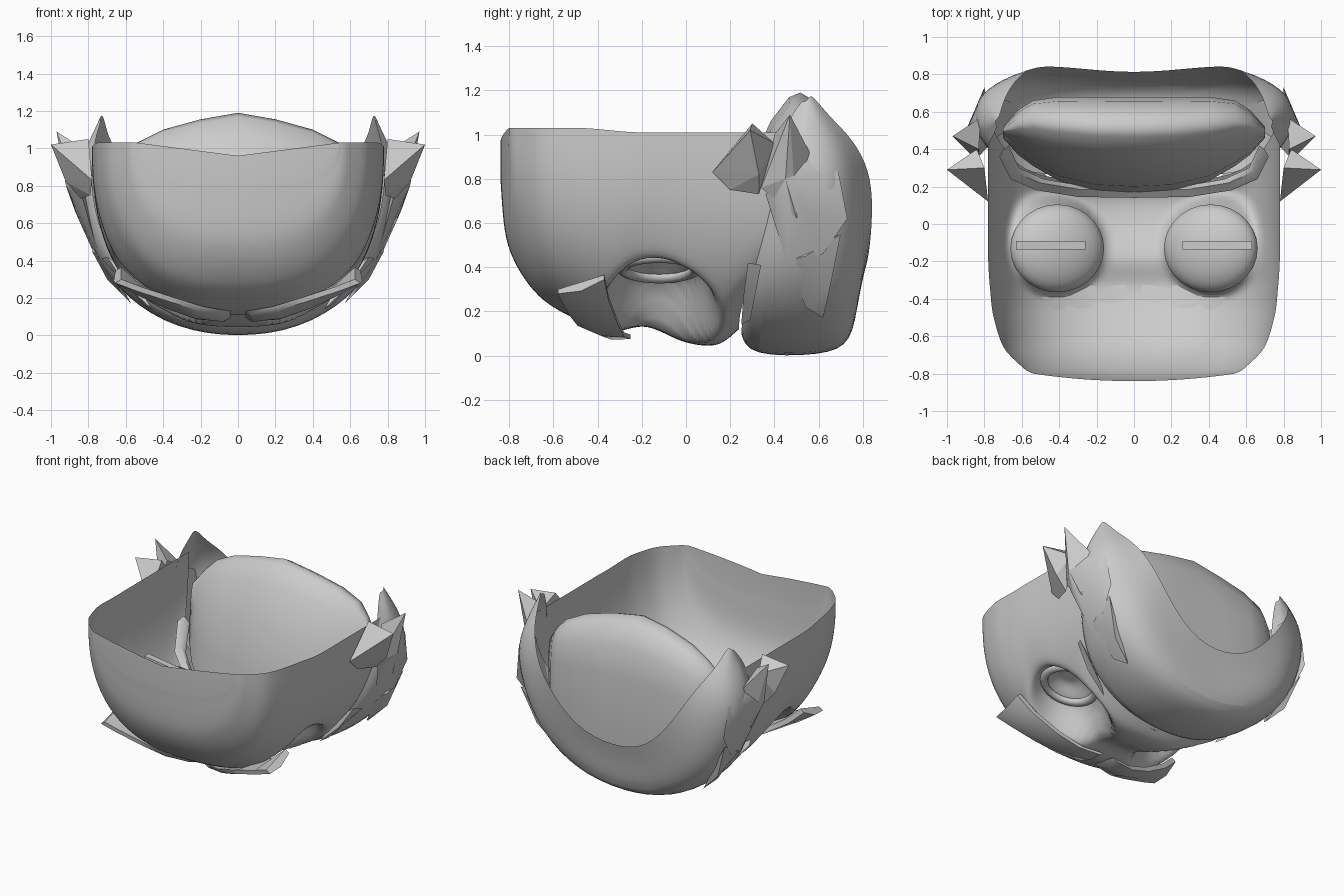
import bpy, bmesh, math

if "Cube" in bpy.data.objects:
    bpy.data.objects.remove(bpy.data.objects["Cube"])


def finish(name, bm, smooth=True, subsurf=0):
    bmesh.ops.recalc_face_normals(bm, faces=bm.faces)
    me = bpy.data.meshes.new(name)
    bm.to_mesh(me)
    bm.free()
    ob = bpy.data.objects.new(name, me)
    bpy.context.collection.objects.link(ob)
    bpy.ops.object.select_all(action='DESELECT')
    ob.select_set(True)
    bpy.context.view_layer.objects.active = ob
    if smooth:
        bpy.ops.object.shade_smooth_by_angle(angle=math.radians(55))
    m = ob.modifiers.new("mirror", 'MIRROR')
    m.merge_threshold = 0.002
    if subsurf:
        s = ob.modifiers.new("subsurf", 'SUBSURF')
        s.levels = s.render_levels = subsurf
    return ob


def loft(name, rows, closed=False, caps=False, **kw):
    bm = bmesh.new()
    vs = [[bm.verts.new(p) for p in r] for r in rows]
    n = len(rows[0])
    for a, b in zip(vs, vs[1:]):
        for i in range(n if closed else n - 1):
            j = (i + 1) % n
            bm.faces.new((a[i], a[j], b[j], b[i]))
    if caps:
        bm.faces.new(vs[0])
        bm.faces.new(vs[-1])
    bmesh.ops.remove_doubles(bm, verts=bm.verts, dist=0.0005)
    return finish(name, bm, **kw)


def hull(name, pts, **kw):
    bm = bmesh.new()
    for p in pts:
        bm.verts.new(p)
    bmesh.ops.convex_hull(bm, input=bm.verts)
    loose = [v for v in bm.verts if not v.link_faces]
    bmesh.ops.delete(bm, geom=loose, context='VERTS')
    return finish(name, bm, **kw)


def spline(t, s):
    # smooth curve through the rows of a table, s counts rows
    i = min(int(s), len(t) - 2)
    f = s - i
    p = [t[max(0, min(len(t) - 1, k))] for k in (i - 1, i, i + 1, i + 2)]
    return [b + 0.5 * f * (c - a + f * (2 * a - 5 * b + 4 * c - d + f * (3 * (b - c) + d - a)))
            for a, b, c, d in zip(*p)]


def step(a, b, x):
    t = max(0, min(1, (x - a) / (b - a)))
    return t * t * (3 - 2 * t)


# face shell: U-shaped sections along y (y, half width, lowest z), with sunken eye sockets
sections = [(-0.84, 0.54, 0.80), (-0.805, 0.595, 0.50), (-0.68, 0.69, 0.285), (-0.5, 0.75, 0.165),
            (-0.34, 0.77, 0.11), (-0.18, 0.78, 0.13), (0.0, 0.78, 0.06), (0.14, 0.78, 0.05), (0.24, 0.78, 0.12)]
N, M = 40, 9
EX, EY, EZ = 0.43, -0.12, 0.40


def face_point(y, w, zb, th):
    c = max(0, math.cos(th))
    x = w * c ** 0.8 if c > 1e-6 else 0
    top = 1.03 - 0.02 * step(-0.5, -0.2, y)
    z = top - (top - zb) * math.sin(th) ** 0.8
    r = math.hypot(x - EX, y - EY)
    k = 1 - step(0.17, 0.29, r)
    goal = EZ + 0.28 * (x - EX) + 0.06 * (1 - step(0.06, 0.17, r))
    z += (goal - z) * k
    q = (x / w) ** 2
    t = step(-0.05, 0.24, y)
    return (x, y + 0.33 * t * q ** 3 + 0.04 * q * (1 - step(-0.84, -0.6, y)), z)


angles = [math.pi / 2 * i / N for i in range(N + 1)]
rows = [[face_point(*spline(sections, i / M), th) for th in angles]
        for i in range(M * (len(sections) - 1) + 1)]
rim = [(x, y, 0.96 + 0.07 * x / 0.54) for x, y, z in rows[0]]
loft("face_shell", [rim] + rows)

# eye rings, and the rounded socket backs above them
R, S = 28, 8
ring_rows, dome_rows = [], []
for i in range(R + 1):
    a = 2 * math.pi * i / R
    ring, dome = [], []
    for j in range(S):
        b = 2 * math.pi * j / S
        rr = 0.165 + 0.025 * math.cos(b)
        x = rr * math.cos(a)
        ring.append((EX + x, EY + rr * math.sin(a), EZ + 0.28 * x - 0.005 + 0.022 * math.sin(b)))
        c = math.pi / 2 * j / (S - 1)
        x = 0.25 * math.cos(c) * math.cos(a)
        dome.append((EX - 0.02 + x, EY - 0.01 + 0.235 * math.cos(c) * math.sin(a),
                     EZ + 0.2 * x + 0.12 * math.sin(c)))
    ring_rows.append(ring)
    dome_rows.append(dome)
loft("eye_ring", ring_rows, closed=True)
loft("socket_back", dome_rows)

# eyelid slat inside each socket
bar = [[(x, -0.135, z), (x, -0.09, z), (x, -0.09, z + 0.04), (x, -0.135, z + 0.04)]
       for x, z in ((0.26, 0.50), (0.63, 0.55))]
loft("eyelid_slat", bar, closed=True, caps=True, smooth=False)

# jaw band: sections from the chin up to the side tip, front edge to back rim
jaw = [
    [(0, .25, .09), (0, .28, -.02), (0, .62, -.01), (0, .75, .03), (0, .77, .24), (0, .805, .38)],
    [(.3, .25, .12), (.31, .28, .03), (.33, .62, .02), (.34, .76, .10), (.33, .79, .30), (.28, .83, .45)],
    [(.54, .27, .25), (.57, .30, .19), (.62, .6, .19), (.62, .76, .29), (.58, .82, .50), (.50, .85, .72)],
    [(.70, .32, .43), (.74, .37, .41), (.80, .58, .44), (.79, .70, .55), (.72, .78, .72), (.59, .815, .88)],
    [(.79, .41, .75), (.84, .46, .74), (.88, .58, .76), (.85, .69, .83), (.76, .735, .91), (.66, .735, 1.0)],
    [(.78, .42, 1.0), (.80, .45, .98), (.84, .51, .97), (.81, .58, 1.0), (.77, .63, 1.05), (.70, .65, 1.08)],
    [(.73, .52, 1.15), (.735, .53, 1.15), (.74, .54, 1.15), (.74, .55, 1.16), (.735, .56, 1.17), (.72, .57, 1.18)],
]
loft("jaw_band", jaw, subsurf=2)

# mouth bag: domed pocket rising from the mouth (x, front y, back y, base z, top z)
bag = [(0, .17, .68, .13, 1.19), (.2, .18, .68, .15, 1.155), (.4, .23, .68, .22, 1.10),
       (.54, .31, .66, .30, 1.03), (.62, .37, .61, .36, .95), (.70, .46, .52, .45, .84)]
shape = [(0, 0), (.06, .35), (.2, .65), (.42, .88), (.58, .98), (.68, 1), (.82, .96), (.95, .84),
         (1, .65), (1, .3), (.98, .08)]
rows = [[(x, yf + (yb - yf) * u, zb + (h - zb) * f) for u, f in shape] for x, yf, yb, zb, h in bag]
rows.append([(.70, .49, z) for x, y, z in rows[-1]])
loft("mouth_bag", rows)

# upper lip strip between the bag and the face
upper = [(0, .14, .10), (.3, .145, .16), (.52, .18, .30), (.66, .24, .47), (.72, .36, .62)]
loft("upper_lip", [[(x, y, z), (x * .97, y + .04, z + .03), (x * .93, y + .06, z - .02)]
                   for x, y, z in upper])

# brow strips wrapped on the forehead
brow = [(.655, -.58, .28, -.37, .345), (.55, -.56, .24, -.35, .25), (.38, -.53, .185, -.31, .145),
        (.22, -.49, .135, -.28, .085), (.07, -.43, .11, -.25, .075)]
rows = []
for x, y1, z1, y2, z2 in brow:
    rows.append([(x, y1, z1), (x + .01, (y1 + y2) / 2, (z1 + z2) / 2 - .02), (x, y2, z2),
                 (x - .03, y2, z2 + .02), (x - .03, y1, z1 + .02)])
loft("brow", rows, closed=True, caps=True)

# faceted side hair tufts
hull("front_tuft", [(.78, .12, .83), (.79, .20, .75), (.84, .33, .73), (1.0, .29, 1.02),
                    (.80, .30, 1.05), (.84, .40, .96), (.92, .33, .82)], smooth=False)
hull("upper_tuft", [(.97, .47, 1.09), (.83, .40, 1.0), (.84, .34, .76), (.82, .57, .90),
                    (.92, .45, .80), (.85, .50, .62)], smooth=False)
hull("side_tuft", [(.92, .45, .80), (.83, .36, .73), (.83, .57, .90), (.81, .69, .83), (.80, .73, .62),
                   (.74, .46, .41), (.78, .62, .46), (.87, .55, .66)])
hull("lower_tuft", [(.74, .46, .43), (.78, .54, .45), (.79, .70, .55), (.70, .65, .30),
                    (.57, .62, .17), (.62, .54, .22)])
# pointed cheek fold ahead of the jaw band
hull("cheek_fold", [(.70, .28, .42), (.73, .34, .41), (.60, .26, .27), (.46, .25, .14),
                    (.50, .29, .16), (.58, .27, .34)])
